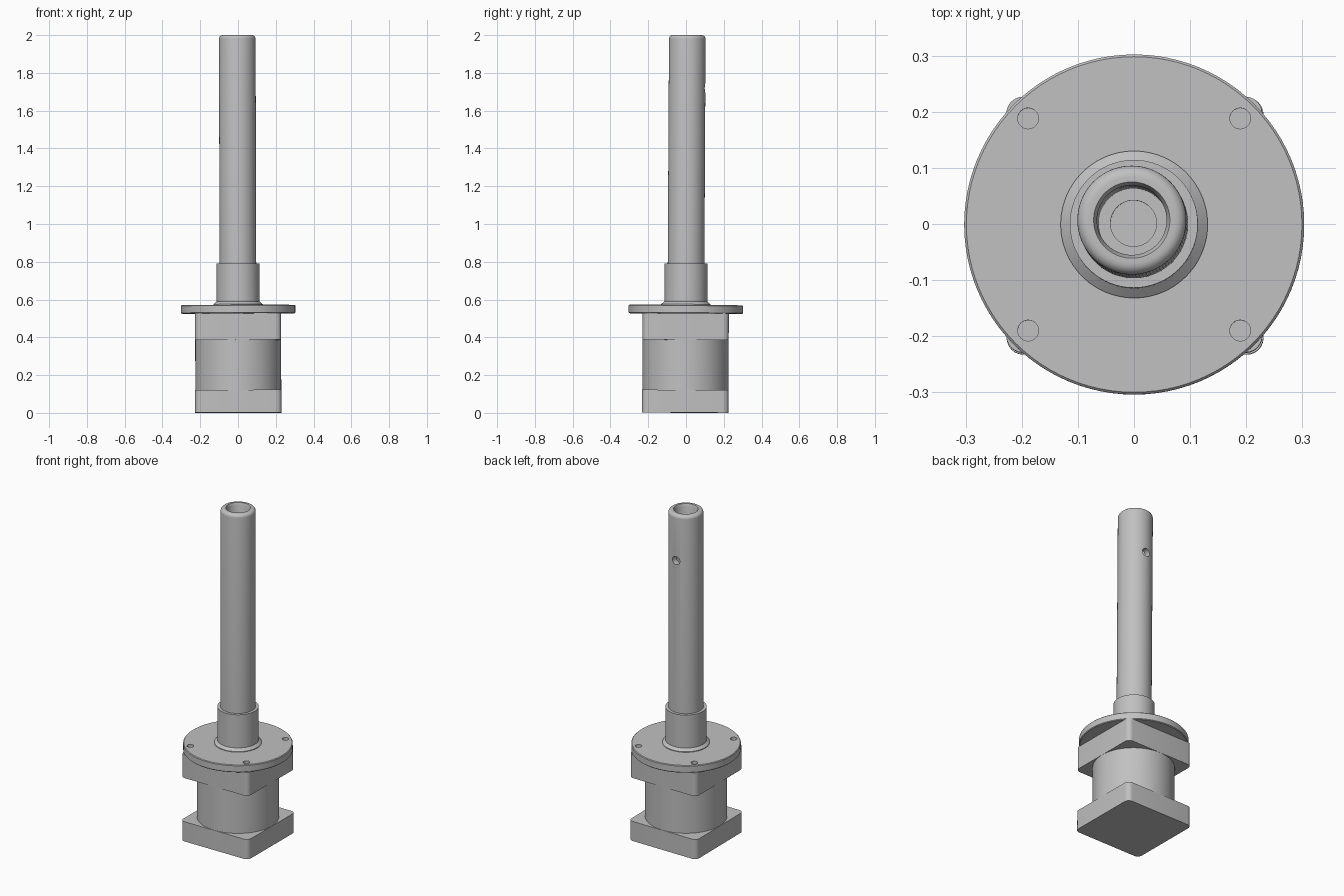
import bpy, bmesh, math
from mathutils import Matrix, Euler

default = bpy.data.objects.get("Cube")
if default:
    bpy.data.objects.remove(default, do_unlink=True)

GREY = (0.53, 0.53, 0.53, 1)
grey = bpy.data.materials.new("light grey metal")
grey.use_nodes = True
grey.diffuse_color = GREY
grey.node_tree.nodes["Principled BSDF"].inputs["Base Color"].default_value = GREY

# The whole assembly leans very slightly
LEAN = Matrix.Translation((0.002, -0.004, 0.001)) @ Euler((-0.0055, -0.003, 0)).to_matrix().to_4x4()


def make_object(name, bm):
    bmesh.ops.recalc_face_normals(bm, faces=bm.faces)
    mesh = bpy.data.meshes.new(name)
    bm.to_mesh(mesh)
    bm.free()
    mesh.materials.append(grey)
    obj = bpy.data.objects.new(name, mesh)
    bpy.context.collection.objects.link(obj)
    return obj


def lathe(name, profile, segments=96):
    """Closed solid from (radius, z) points; both ends lie on the axis."""
    bm = bmesh.new()
    verts = [bm.verts.new((r, 0, z)) for r, z in profile]
    edges = [bm.edges.new(pair) for pair in zip(verts, verts[1:])]
    bmesh.ops.spin(bm, geom=verts + edges, cent=(0, 0, 0), axis=(0, 0, 1),
                   angle=math.tau, steps=segments, use_duplicate=False)
    bmesh.ops.remove_doubles(bm, verts=bm.verts, dist=1e-5)
    return make_object(name, bm)


def square_plate(name, half, z0, z1, corner):
    bm = bmesh.new()
    bmesh.ops.create_cube(bm, size=1, matrix=Matrix.Translation((0, 0, (z0 + z1) / 2))
                          @ Matrix.Diagonal((2 * half, 2 * half, z1 - z0, 1)))
    upright = [e for e in bm.edges if abs(e.verts[0].co.z - e.verts[1].co.z) > 0.01]
    bmesh.ops.bevel(bm, geom=upright, offset=corner, segments=6, profile=0.5, affect='EDGES')
    return make_object(name, bm)


def drill(obj, holes):
    """Cut cylinders given as (matrix, radius, depth)."""
    bm = bmesh.new()
    for matrix, radius, depth in holes:
        bmesh.ops.create_cone(bm, cap_ends=True, segments=32, radius1=radius,
                              radius2=radius, depth=depth, matrix=matrix)
    cutter = make_object("hole_cutter", bm)
    cutter.hide_render = True
    mod = obj.modifiers.new("holes", 'BOOLEAN')
    mod.operation = 'DIFFERENCE'
    mod.solver = 'EXACT'
    mod.object = cutter
    bpy.context.view_layer.objects.active = obj
    bpy.ops.object.modifier_apply(modifier=mod.name)
    bpy.data.objects.remove(cutter, do_unlink=True)


# Motor: two square end plates around a round body
base_plate = square_plate("base_plate", 0.229, 0, 0.12, 0.03)
upper_plate = square_plate("upper_plate", 0.228, 0.385, 0.527, 0.03)
motor_body = lathe("motor_body", [(0, 0.11), (0.2275, 0.11), (0.2275, 0.395), (0, 0.395)])

# Round mounting flange with four bolt holes
flange = lathe("flange", [(0, 0.525), (0.299, 0.525), (0.303, 0.529), (0.303, 0.566),
                          (0.299, 0.57), (0, 0.57)])
drill(flange, [(Matrix.Translation((x, y, 0.55)), 0.0185, 0.1)
               for x in (-0.189, 0.189) for y in (-0.189, 0.189)])

# Sloped shoulder and collar
collar = lathe("collar", [(0, 0.565), (0.131, 0.565), (0.131, 0.574), (0.114, 0.588),
                          (0.114, 0.79), (0, 0.79)])

# Hollow tube with a rounded rim, a stepped bore and one side hole
rim = [(0.077 + 0.02 * math.cos(a), 1.979 + 0.02 * math.sin(a))
       for a in (math.radians(15 * i) for i in range(7))]
tube = lathe("tube", [(0, 0.76), (0.097, 0.76)] + rim
             + [(0.068, 1.999), (0.062, 1.985), (0.062, 0.95), (0.041, 0.95),
                (0.041, 0.9), (0, 0.9)])
drill(tube, [(Matrix.Translation((0, 0.09, 1.72)) @ Matrix.Rotation(math.pi / 2, 4, 'X'),
              0.025, 0.12)])

# Lean everything and smooth the curved surfaces
parts = [base_plate, upper_plate, motor_body, flange, collar, tube]
bpy.ops.object.select_all(action='DESELECT')
for part in parts:
    part.data.transform(LEAN)
    part.select_set(True)
bpy.context.view_layer.objects.active = tube
bpy.ops.object.shade_smooth_by_angle(angle=math.radians(30))
